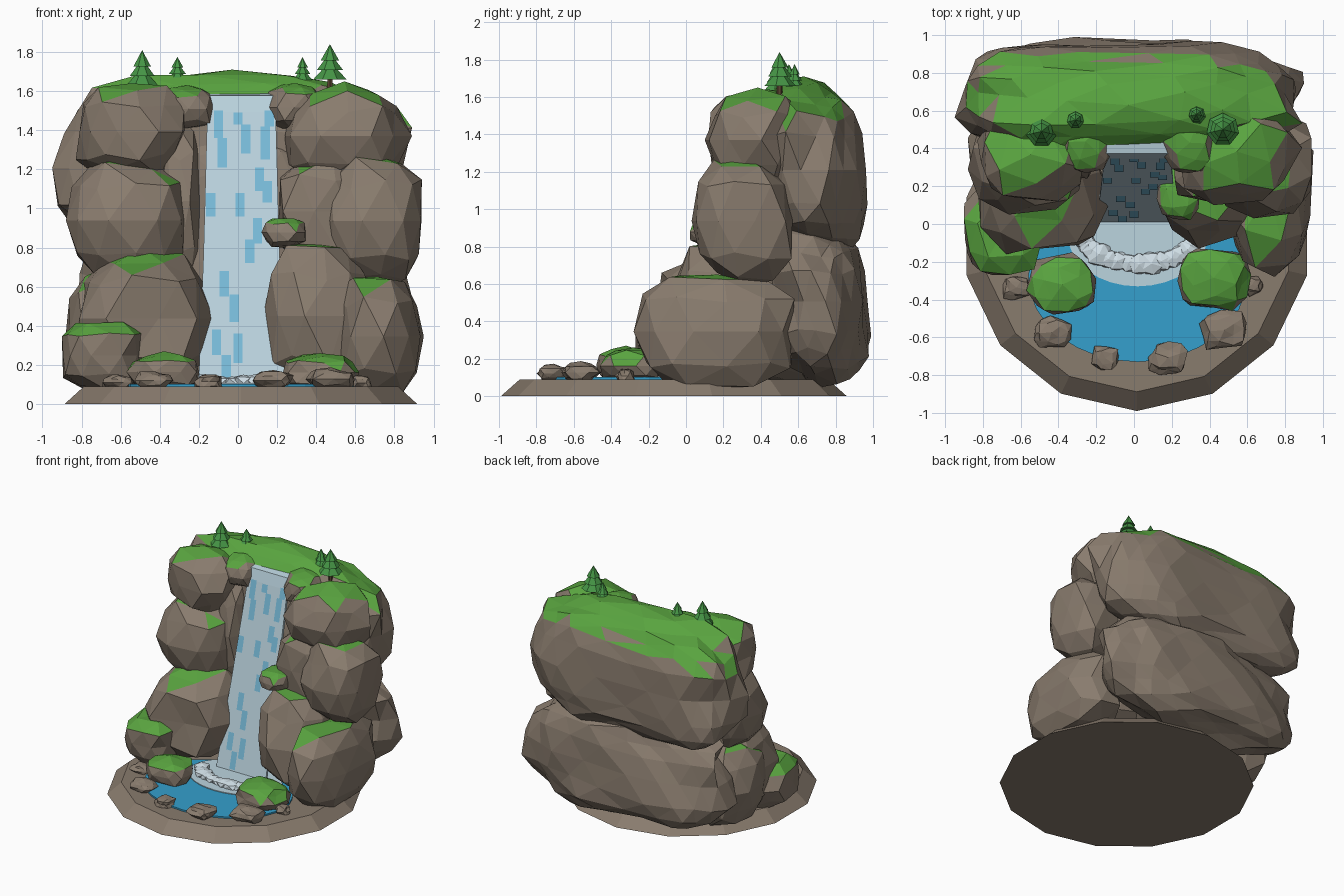
import bpy, bmesh, math, random
from mathutils import Vector, Matrix, noise

random.seed(7)
if "Cube" in bpy.data.objects:
    bpy.data.objects.remove(bpy.data.objects["Cube"], do_unlink=True)


def material(name, rgb):
    mat = bpy.data.materials.new(name)
    mat.use_nodes = True
    mat.diffuse_color = (*rgb, 1)
    mat.node_tree.nodes["Principled BSDF"].inputs["Base Color"].default_value = (*rgb, 1)
    return mat


ROCK = material("warm grey rock", (0.25, 0.2, 0.155))
GRASS = material("grass green", (0.1, 0.37, 0.05))
WATER = material("pool blue", (0.035, 0.35, 0.61))
FALL = material("pale falling water", (0.5, 0.66, 0.74))
STREAK = material("streak blue", (0.19, 0.5, 0.7))
FOAM = material("foam white", (0.66, 0.77, 0.83))
LEAF = material("conifer green", (0.06, 0.3, 0.06))
TRUNK = material("trunk brown", (0.1, 0.055, 0.03))


def finish(bm, name, *mats):
    mesh = bpy.data.meshes.new(name)
    bm.to_mesh(mesh)
    bm.free()
    for mat in mats:
        mesh.materials.append(mat)
    obj = bpy.data.objects.new(name, mesh)
    bpy.context.collection.objects.link(obj)
    return obj


def boulder(name, xs, ys, zs, grass=0.8, detail=2, rough=0.2, boxy=0.8, mat=ROCK, lean=0):
    """Lumpy faceted stone filling the given bounds, with grass on upward faces."""
    bm = bmesh.new()
    bmesh.ops.create_icosphere(bm, subdivisions=detail, radius=1)
    seed = Vector([random.uniform(-50, 50) for _ in range(3)])
    turn = Matrix.Rotation(random.uniform(0, 6), 3, "Z")
    for v in bm.verts:
        p = turn @ v.co
        p = Vector([math.copysign(abs(c) ** boxy, c) for c in p])
        p *= 1 + rough * noise.noise(p * 1.6 + seed) + rough * 0.4 * noise.noise(p * 4 + seed)
        p.y += lean * p.z
        v.co = p
    # Stretch the stone to its bounds
    for axis, (low, high) in enumerate((xs, ys, zs)):
        values = [v.co[axis] for v in bm.verts]
        least, span = min(values), max(values) - min(values)
        for v in bm.verts:
            v.co[axis] = low + (v.co[axis] - least) / span * (high - low)
    bm.normal_update()
    for f in bm.faces:
        patch = 0.08 * noise.noise(f.calc_center_median() * 6 + seed)
        f.material_index = int(f.normal.z + patch > grass)
    return finish(bm, name, mat, GRASS)


def disc(name, centre, radii, z, height, mat, sides=32, top=1.0):
    bm = bmesh.new()
    bmesh.ops.create_cone(bm, cap_ends=True, segments=sides, radius1=1, radius2=top, depth=1)
    # Put one corner at the very front
    bm.transform(Matrix.Translation((*centre, z + height / 2))
                 @ Matrix.Diagonal((*radii, height, 1)))
    return finish(bm, name, mat)


# Ground slab, pool and the foam patch on it
slab = disc("ground_slab", (0, 0), (0.925, 0.925), 0, 0.09, ROCK, 14, 0.89)
lowest = min(slab.data.vertices, key=lambda v: v.co.y).co
slab.data.transform(Matrix.Rotation(-math.pi / 2 - math.atan2(lowest.y, lowest.x), 4, "Z"))
slab.data.transform(Matrix.Translation((0.015, -0.065, 0)))
disc("pool", (0.02, -0.28), (0.58, 0.45), 0.08, 0.022, WATER)
disc("foam_patch", (0.02, -0.06), (0.37, 0.27), 0.1, 0.008, FALL)

# Back cliff masses
boulder("back_cliff_lower", (-0.88, 0.9), (0.4, 0.99), (0.04, 0.98), 2, 3, 0.24, 0.8, lean=-0.15)
boulder("back_cliff_upper", (-0.95, 0.89), (0.37, 0.97), (0.72, 1.71), 0.55, 3, 0.16, 0.72, lean=-0.12)
boulder("cliff_core", (-0.45, 0.45), (0.31, 0.8), (0.04, 1.4), 2, 3, 0.1, 0.6)

# Right-hand rock stack
boulder("right_lower_outer", (0.48, 0.95), (-0.28, 0.58), (0.04, 0.65), 0.85)
boulder("right_lower_inner", (0.13, 0.7), (-0.13, 0.5), (0.06, 0.82), 0.88)
boulder("right_middle_outer", (0.42, 0.94), (0.03, 0.57), (0.58, 1.28), 0.85)
boulder("right_middle_inner", (0.2, 0.7), (0.12, 0.6), (0.7, 1.27), 0.85)
boulder("right_upper", (0.24, 0.89), (0.1, 0.64), (1.13, 1.65), 0.72)
boulder("right_upper_inner", (0.15, 0.45), (0.27, 0.6), (1.4, 1.64), 0.8)
boulder("right_front_rock", (0.23, 0.62), (-0.46, -0.13), (0.07, 0.26), 0.5)

# Left-hand rock stack
boulder("left_lower_front", (-0.9, -0.47), (-0.27, 0.22), (0.07, 0.42), 0.66)
boulder("left_lower_main", (-0.83, -0.12), (-0.16, 0.5), (0.08, 0.8), 0.82)
boulder("left_lower_back", (-0.88, -0.4), (0.1, 0.65), (0.04, 0.72), 0.85)
boulder("left_middle", (-0.88, -0.25), (0.05, 0.6), (0.62, 1.26), 0.84)
boulder("left_middle_inner", (-0.42, -0.17), (0.24, 0.65), (0.62, 1.46), 0.9)
boulder("left_upper", (-0.83, -0.27), (0.12, 0.64), (1.15, 1.64), 0.72)
boulder("left_upper_inner", (-0.4, -0.12), (0.27, 0.6), (1.4, 1.63), 0.8)
boulder("left_front_rock", (-0.57, -0.2), (-0.48, -0.15), (0.07, 0.27), 0.55)
boulder("ledge_rock", (0.12, 0.35), (0.02, 0.3), (0.8, 0.95), 0.6)


# Waterfall sheet, widening towards the pool
def fall_y(z):
    return 0.02 + 0.243 * (z - 0.1)


bm = bmesh.new()
rows = []
for half, y, z in ((0.165, 0.45, 1.58), (0.165, 0.38, 1.57), (0.175, fall_y(1.49), 1.49),
                   (0.195, fall_y(0.75), 0.75), (0.22, fall_y(0.09), 0.09)):
    rows.append([bm.verts.new((0.018 + s * half, y, z)) for s in (-1, 1)])
for upper, lower in zip(rows, rows[1:]):
    bm.faces.new((lower[0], lower[1], upper[1], upper[0]))
sheet = finish(bm, "waterfall", FALL)
solid = sheet.modifiers.new("thickness", "SOLIDIFY")
solid.thickness, solid.offset = 0.02, 0

# Blue streaks lying on the sheet: centre x, top, bottom
STREAKS = ((-0.1, 1.5, 1.36), (-0.08, 1.36, 1.21), (0.0, 1.49, 1.43), (0.04, 1.43, 1.28),
           (0.16, 1.5, 1.42), (0.14, 1.42, 1.25), (0.11, 1.21, 1.09), (0.15, 1.14, 1.03),
           (-0.14, 1.08, 0.96), (0.01, 1.08, 0.96), (0.1, 0.95, 0.82), (0.06, 0.84, 0.72),
           (-0.07, 0.68, 0.55), (-0.02, 0.56, 0.42), (0.0, 0.36, 0.21), (-0.11, 0.38, 0.25),
           (-0.06, 0.25, 0.12))
bm = bmesh.new()
for x, top, bottom in STREAKS:
    corners = ((-1, bottom), (1, bottom), (1, top), (-1, top))
    bm.faces.new([bm.verts.new((x + s * 0.024, fall_y(z) - 0.014, z)) for s, z in corners])
finish(bm, "water_streaks", STREAK)

# Foam lumps in an arc round the foot of the fall
for i in range(15):
    angle = math.radians(190 + 160 * i / 14)
    x, y = 0.03 + 0.3 * math.cos(angle), -0.05 + 0.16 * math.sin(angle)
    r = random.uniform(0.045, 0.062)
    boulder("foam_lump", (x - r, x + r), (y - r, y + r), (0.09, 0.105 + r * 0.8), 2, 1, mat=FOAM)

# Stones round the pool edge
for x, y, r in ((-0.43, -0.57, 0.1), (-0.15, -0.71, 0.075), (0.18, -0.71, 0.105),
                (0.47, -0.56, 0.125), (-0.62, -0.34, 0.075), (0.62, -0.33, 0.065)):
    boulder("pool_stone", (x - r, x + r), (y - r * 0.85, y + r * 0.85), (0.07, 0.1 + r * 0.7), 2, 2,
            rough=0.4)


# Conifers on the cliff top
def conifer(x, y, base, top, radius):
    height = top - base

    def cone(name, low, high, wide, narrow, mat, sides):
        b = bmesh.new()
        bmesh.ops.create_cone(b, cap_ends=True, segments=sides, radius1=wide, radius2=narrow,
                              depth=(high - low) * height)
        b.transform(Matrix.Translation((x, y, base + (low + high) / 2 * height)))
        finish(b, name, mat)

    cone("tree_trunk", -0.2, 0.3, radius * 0.2, radius * 0.16, TRUNK, 6)
    for low, high, size in ((0.18, 0.6, 1), (0.4, 0.8, 0.78), (0.62, 1, 0.55)):
        cone("tree_foliage", low, high, radius * size, 0, LEAF, 7)


conifer(-0.49, 0.49, 1.59, 1.81, 0.083)
conifer(-0.31, 0.55, 1.63, 1.775, 0.058)
conifer(0.33, 0.58, 1.63, 1.775, 0.052)
conifer(0.47, 0.5, 1.62, 1.84, 0.088)
